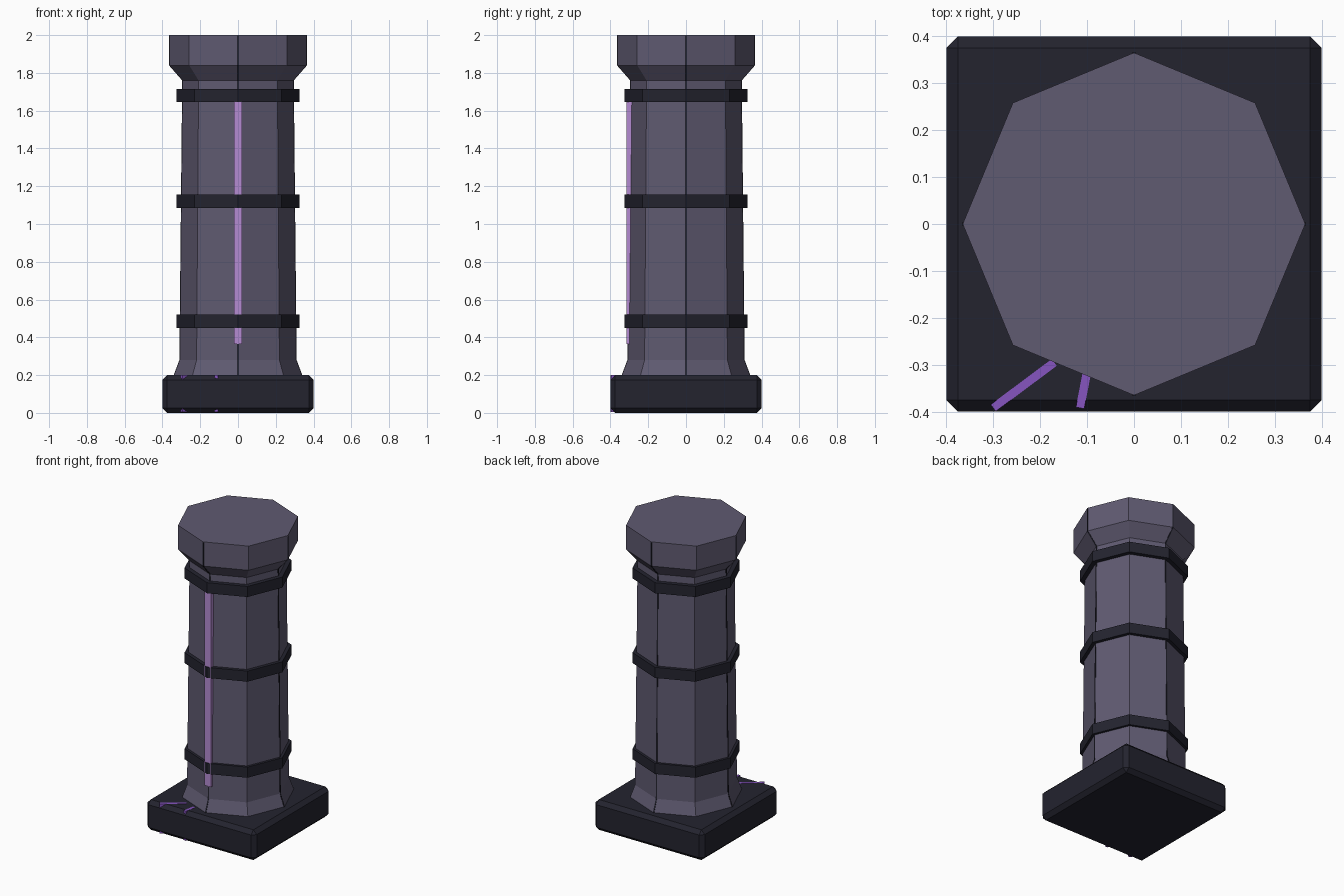
import bpy, bmesh
from math import cos, sin, pi, atan2, hypot

cube = bpy.data.objects.get("Cube")
if cube:
    bpy.data.objects.remove(cube, do_unlink=True)


def material(name, rgb):
    m = bpy.data.materials.new(name)
    m.use_nodes = True
    m.diffuse_color = (*rgb, 1)
    m.node_tree.nodes["Principled BSDF"].inputs["Base Color"].default_value = (*rgb, 1)
    return m


STONE = material("grey violet stone", (0.115, 0.103, 0.165))
DARK = material("dark slate", (0.017, 0.017, 0.028))
GLOW = material("pale violet inlay", (0.46, 0.26, 0.65))
CRACK = material("purple crack", (0.24, 0.09, 0.53))


def finish(name, bm, mat):
    bmesh.ops.recalc_face_normals(bm, faces=bm.faces)
    mesh = bpy.data.meshes.new(name)
    bm.to_mesh(mesh)
    bm.free()
    mesh.materials.append(mat)
    ob = bpy.data.objects.new(name, mesh)
    bpy.context.collection.objects.link(ob)
    return ob


def octagon_stack(name, profile, mat):
    """Eight-sided solid from (radius, height) pairs, corners on the axes."""
    bm = bmesh.new()
    rings = [[bm.verts.new((r * cos(i * pi / 4), r * sin(i * pi / 4), z))
              for i in range(8)] for r, z in profile]
    for low, high in zip(rings, rings[1:]):
        for i in range(8):
            j = (i + 1) % 8
            bm.faces.new((low[i], low[j], high[j], high[i]))
    bm.faces.new(rings[0])
    bm.faces.new(rings[-1])
    return finish(name, bm, mat)


def box(name, size, centre, mat, turn=0):
    bm = bmesh.new()
    bmesh.ops.create_cube(bm, size=1)
    bmesh.ops.scale(bm, vec=size, verts=bm.verts)
    ob = finish(name, bm, mat)
    ob.location = centre
    ob.rotation_euler.z = turn
    return ob


def seam(name, profile, turn):
    """Thin slab through the column that shows as a line on two corners."""
    outline = [(r + 0.0005, z) for r, z in profile]
    outline += [(-r, z) for r, z in reversed(outline)]
    bm = bmesh.new()
    face = bm.faces.new([bm.verts.new((x, -0.004, z)) for x, z in outline])
    new = bmesh.ops.extrude_face_region(bm, geom=[face])["geom"]
    bmesh.ops.translate(bm, vec=(0, 0.008, 0),
                        verts=[v for v in new if isinstance(v, bmesh.types.BMVert)])
    ob = finish(name, bm, DARK)
    ob.rotation_euler.z = turn


# Square plinth with chamfered edges
plinth = box("plinth", (0.8, 0.8, 0.2), (0, 0, 0.1), DARK)
chamfer = plinth.modifiers.new("chamfer", 'BEVEL')
chamfer.width = 0.025
chamfer.segments = 1

# Column and capital
shaft = [(0.34, 0.2), (0.31, 0.28), (0.295, 1.76)]
capital = [(0.295, 1.76), (0.365, 1.84), (0.365, 2.0)]
octagon_stack("shaft", shaft, STONE)
octagon_stack("capital", capital, STONE)

# Bands around the shaft
for label, z in (("lower", 0.45), ("middle", 1.085), ("upper", 1.645)):
    octagon_stack(label + "_band", [(0.325, z), (0.325, z + 0.07)], DARK)

# Fine joints on the four axis corners
joint = shaft + capital[1:-1] + [(0.365, 1.995)]
seam("side_joint", joint, 0)
seam("front_back_joint", joint, pi / 2)

# Glowing strip down the front corner
box("front_inlay", (0.044, 0.06, 1.28), (0, -0.286, 1.005), GLOW)

# Cracks in the plinth
for label, a, b in (("long", (-0.17, -0.295), (-0.3, -0.392)),
                    ("short", (-0.1, -0.315), (-0.115, -0.392))):
    dx, dy = b[0] - a[0], b[1] - a[1]
    box(label + "_crack", (hypot(dx, dy), 0.018, 0.196),
        ((a[0] + b[0]) / 2, (a[1] + b[1]) / 2, 0.103), CRACK, atan2(dy, dx))
